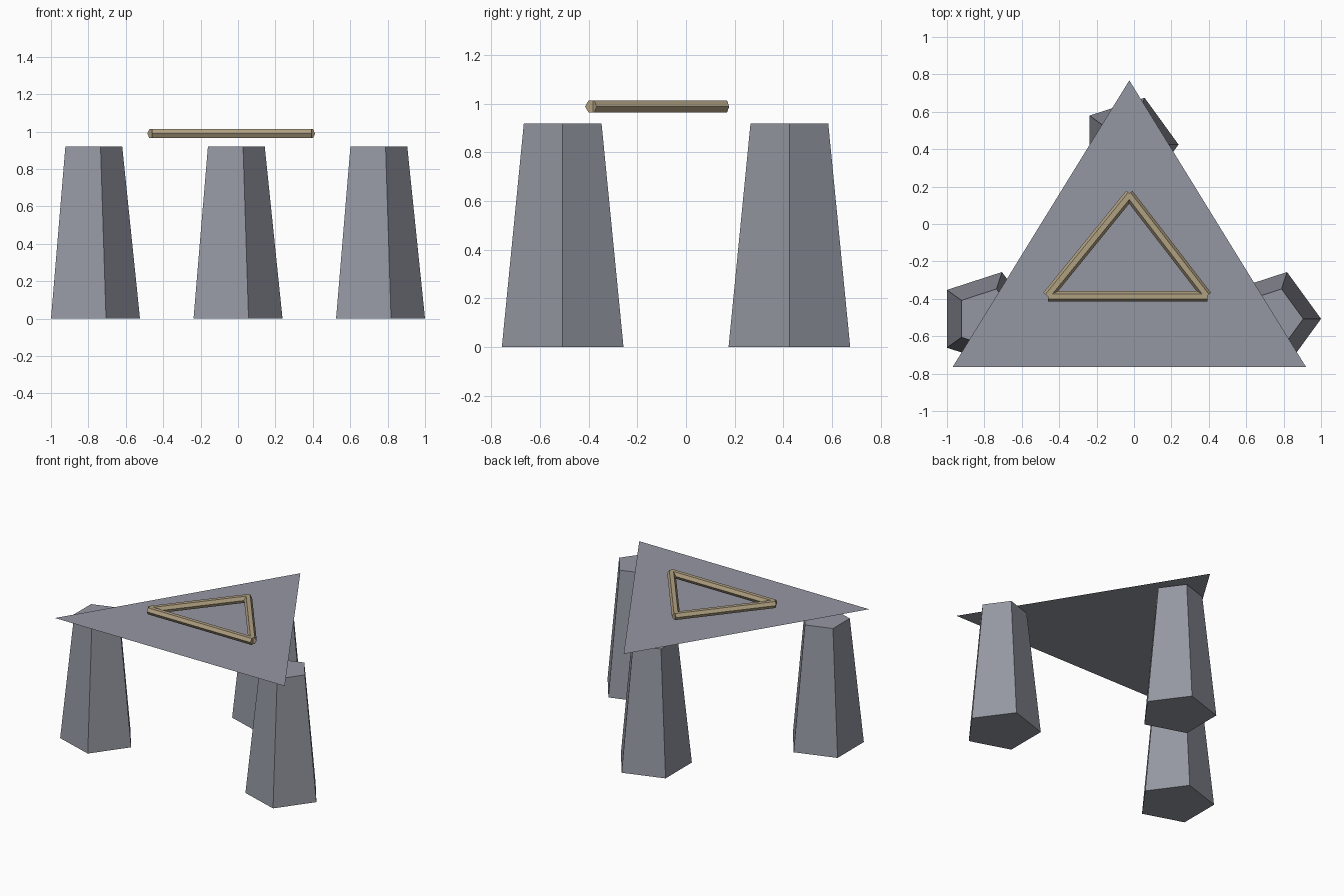
import bpy
import bmesh
import math
from mathutils import Vector

if "Cube" in bpy.data.objects:
    bpy.data.objects.remove(bpy.data.objects["Cube"])


def material(name, rgb):
    m = bpy.data.materials.new(name)
    m.diffuse_color = (*rgb, 1)
    m.use_nodes = True
    m.node_tree.nodes["Principled BSDF"].inputs["Base Color"].default_value = m.diffuse_color
    return m


stone = material("grey stone", (0.30, 0.31, 0.36))
wood = material("tan wood", (0.43, 0.35, 0.22))


def finish(name, bm, mat):
    mesh = bpy.data.meshes.new(name)
    bm.to_mesh(mesh)
    bm.free()
    mesh.materials.append(mat)
    ob = bpy.data.objects.new(name, mesh)
    bpy.context.collection.objects.link(ob)
    return ob


def loft(name, rings, mat):
    """Flat-sided solid between two matching rings of points."""
    bm = bmesh.new()
    a, b = [[bm.verts.new(p) for p in ring] for ring in rings]
    n = len(a)
    for i in range(n):
        j = (i + 1) % n
        bm.faces.new((a[i], a[j], b[j], b[i]))
    bm.faces.new(a[::-1])
    bm.faces.new(b)
    bmesh.ops.recalc_face_normals(bm, faces=bm.faces[:])
    return finish(name, bm, mat)


# Three tapered five-sided pillars
def pentagon(x, y, z, r):
    return [(x + r * math.cos(i * math.tau / 5), y + r * math.sin(i * math.tau / 5), z)
            for i in range(5)]


for side, x, y in (("left", -0.787, -0.507), ("right", 0.737, -0.507), ("back", -0.025, 0.425)):
    loft(side + "_pillar", (pentagon(x, y, 0, 0.263), pentagon(x, y, 0.92, 0.168)), stone)

# Thin triangular table top, a single sheet
bm = bmesh.new()
bm.faces.new([bm.verts.new(p) for p in
              ((-0.97, -0.765, 0.94), (0.92, -0.765, 0.94), (-0.025, 0.768, 0.94))])
finish("triangular_top", bm, stone)


# Six-sided bars laid out as a triangle
def bar(name, start, end, z=0.989, r=0.028):
    a, b = Vector((*start, z)), Vector((*end, z))
    d = (b - a).normalized()
    side = Vector((-d.y, d.x, 0))
    ring = [side * r * math.cos(i * math.tau / 6) + Vector((0, 0, r * math.sin(i * math.tau / 6)))
            for i in range(6)]
    loft(name, ([a + p for p in ring], [b + p for p in ring]), wood)


bar("front_bar", (-0.46, -0.387), (0.393, -0.387))
bar("left_bar", (-0.463, -0.385), (-0.02, 0.16))
bar("right_bar", (0.39, -0.385), (-0.03, 0.16))
